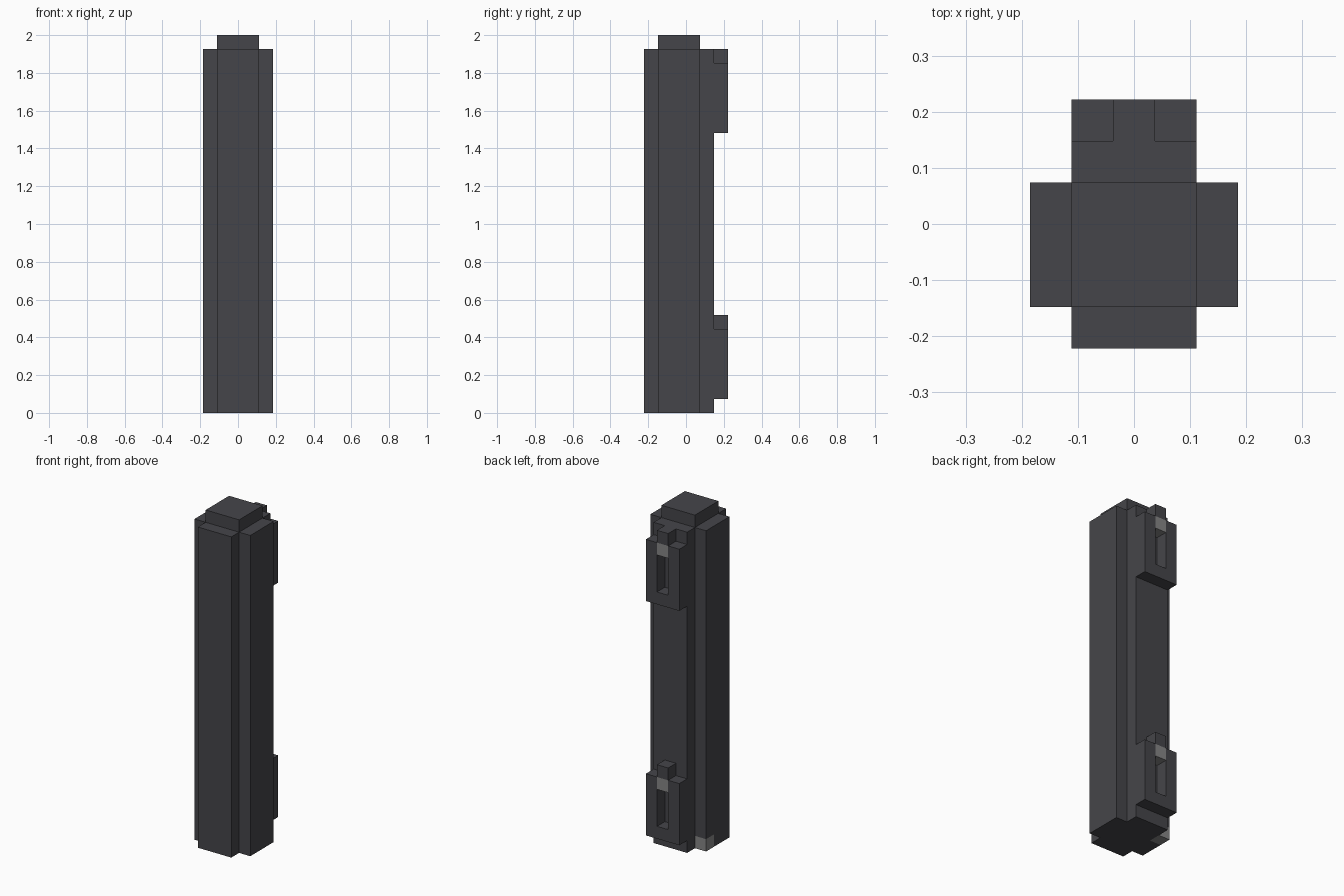
import bpy
import bmesh
from mathutils import Vector

if "Cube" in bpy.data.objects:
    bpy.data.objects.remove(bpy.data.objects["Cube"], do_unlink=True)

U = 2 / 27  # one block unit


def material(name, color):
    mat = bpy.data.materials.new(name)
    mat.use_nodes = True
    mat.diffuse_color = color
    bsdf = next(n for n in mat.node_tree.nodes if n.type == 'BSDF_PRINCIPLED')
    bsdf.inputs["Base Color"].default_value = color
    bsdf.inputs["Roughness"].default_value = 0.8
    return mat


dark = material("dark_grey", (0.06, 0.06, 0.068, 1))
light = material("light_grey", (0.24, 0.24, 0.24, 1))


def block(name, low, high, mat=dark):
    """Box between two corners given in block units."""
    low, high = Vector(low), Vector(high)
    size, mid = (high - low) * U, (high + low) * U / 2
    bm = bmesh.new()
    bmesh.ops.create_cube(bm, size=1)
    bmesh.ops.scale(bm, vec=size, verts=bm.verts)
    mesh = bpy.data.meshes.new(name)
    bm.to_mesh(mesh)
    bm.free()
    mesh.materials.append(mat)
    obj = bpy.data.objects.new(name, mesh)
    obj.location = mid
    bpy.context.collection.objects.link(obj)
    return obj


# Central column with the raised cap, and its surrounding panels
block("core", (-1.5, -2, 0), (1.5, 1, 27))
block("front_panel", (-1.5, -3, 0), (1.5, -2, 26))
block("back_panel", (-1.5, 1, 0), (1.5, 2, 26))
block("left_panel", (1.5, -2, 0), (2.5, 1, 26))
block("right_panel", (-2.5, -2, 1), (-1.5, 1, 26))

# Foot of the right panel with its light corner
block("right_panel_foot", (-2.5, -2, 0), (-1.5, 0, 1))
block("foot_light", (-2.5, 0, 0), (-1.5, 1, 1), light)

# Two slotted brackets on the back
for label, z in (("lower", 1), ("upper", 20)):
    for side, x in (("left", 0.5), ("right", -1.5)):
        block(f"{label}_bracket_{side}_rail", (x, 2, z), (x + 1, 3, z + 5))
    block(f"{label}_bracket_sill", (-0.5, 2, z), (0.5, 3, z + 1))
    block(f"{label}_bracket_light", (-0.5, 2, z + 4), (0.5, 3, z + 5), light)
    block(f"{label}_bracket_tab", (-0.5, 2, z + 5), (0.5, 3, z + 6))
